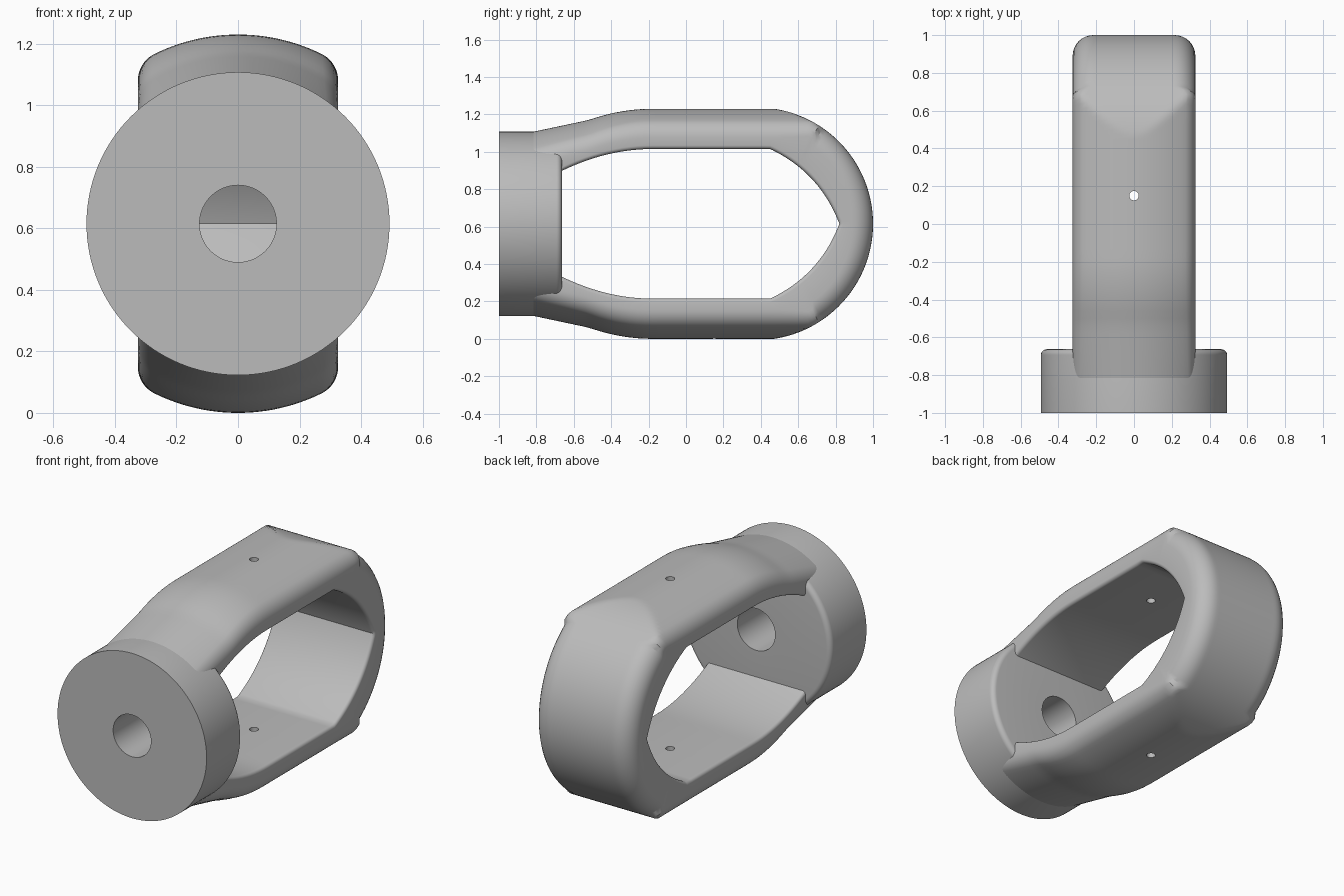
import bpy, bmesh, math
from mathutils import Vector

cube = bpy.data.objects.get("Cube")
if cube:
    bpy.data.objects.remove(cube, do_unlink=True)

CZ = 0.615            # height of the long axis
BODY_R = 0.615        # radius of the turned outside
END_R, END_Y = 0.622, 0.378   # rounded far end
W = 0.325             # half width of the loop
HUB_R, HOLE_R = 0.4925, 0.125

steel = bpy.data.materials.new("grey steel")
steel.use_nodes = True
steel.diffuse_color = (0.5, 0.5, 0.5, 1)
steel.node_tree.nodes["Principled BSDF"].inputs["Base Color"].default_value = (0.5, 0.5, 0.5, 1)


def loft(name, rings, closed):
    """Skin equal rings of points; cap the ends unless closed."""
    bm = bmesh.new()
    vs = [[bm.verts.new(p) for p in ring] for ring in rings]
    n = len(vs[0])
    pairs = list(zip(vs, vs[1:])) + ([(vs[-1], vs[0])] if closed else [])
    for a, b in pairs:
        for i in range(n):
            j = (i + 1) % n
            bm.faces.new((a[i], a[j], b[j], b[i]))
    if not closed:
        bm.faces.new(vs[0])
        bm.faces.new(vs[-1])
    bmesh.ops.recalc_face_normals(bm, faces=bm.faces)
    me = bpy.data.meshes.new(name)
    bm.to_mesh(me)
    bm.free()
    ob = bpy.data.objects.new(name, me)
    bpy.context.collection.objects.link(ob)
    me.materials.append(steel)
    return ob


def smooth(ob, angle):
    bpy.ops.object.select_all(action='DESELECT')
    ob.select_set(True)
    bpy.context.view_layer.objects.active = ob
    bpy.ops.object.shade_smooth_by_angle(angle=math.radians(angle))


def bezier(a, b, c, t, w=1.0):
    """Quadratic curve; w < 1 gives a true circular fillet."""
    k = ((1 - t) ** 2, 2 * w * t * (1 - t), t * t)
    return (Vector(a) * k[0] + Vector(b) * k[1] + Vector(c) * k[2]) / sum(k)


def outer_radius(y):
    if y < -0.52:
        return 0.4915 + (y + 0.82) / 0.3 * 0.0635
    if y < -0.18:
        return BODY_R - 0.06 * ((y + 0.18) / 0.34) ** 2
    return BODY_R


def inside(x, y, z):
    if x * x + z * z > outer_radius(y) ** 2:
        return False
    return y < END_Y or (y - END_Y) ** 2 + z * z <= END_R ** 2


def thickness(x, base, ray):
    """Distance from the window wall to the outside along a ray."""
    lo, hi = 0.0, 0.6
    for _ in range(32):
        mid = (lo + hi) / 2
        p = base + ray * mid
        lo, hi = (mid, hi) if inside(x, p.x, p.y) else (lo, mid)
    return lo


def section(base, ray):
    """Rounded cross-section of the loop as (x, distance) pairs."""
    edge = thickness(W, base, ray)
    slope = math.atan((thickness(W - 0.01, base, ray) - edge) / 0.01)
    turn = math.pi / 2 - slope
    t = 0.11 * math.tan(turn / 2)
    xt = W - t * math.cos(slope)
    half = [(xt * i / 12, thickness(xt * i / 12, base, ray)) for i in range(13)]
    for i in range(1, 9):
        half.append(tuple(bezier(half[12], (W, edge), (W, edge - t), i / 8, math.cos(turn / 2))))
    r = 0.02
    for i in range(5):
        half.append(tuple(bezier((W, r), (W, 0), (W - r, 0), i / 4, math.sqrt(0.5))))
    return half + [(-x, d) for x, d in half[:0:-1]]


# Loop: window wall stations along the upper arm, then around to the tip
stations = []
for i in range(17):
    y = -0.82 + 0.64 * i / 16
    z = 0.4 - 0.115 * ((y + 0.18) / 0.48) ** 2
    stations.append((Vector((y, z)), Vector((0, 1))))
for i in range(1, 15):
    stations.append((Vector((-0.18 + 0.63 * i / 14, 0.4)), Vector((0, 1))))
for i in range(1, 37):
    t = i / 36
    a = t * math.pi / 2
    stations.append((bezier((0.45, 0.4), (0.715, 0.275), (0.82, 0), t),
                     Vector((math.sin(a), math.cos(a)))))

upper = []
for base, ray in stations:
    ring = []
    for x, d in section(base, ray):
        p = base + ray * d
        ring.append((x, p.x, p.y))
    upper.append(ring)
lower = [[(x, y, -z) for x, y, z in ring] for ring in upper[-2::-1]]
loop = loft("loop", [[(x, y, z + CZ) for x, y, z in r] for r in upper + lower], False)

# Small cross hole through both arms
bpy.ops.mesh.primitive_cylinder_add(vertices=32, radius=0.025, depth=2, location=(0, 0.15, CZ))
cutter = bpy.context.object
cutter.name = "pin_hole_cutter"
cutter.data.materials.append(steel)
mod = loop.modifiers.new("pin hole", 'BOOLEAN')
mod.operation = 'DIFFERENCE'
mod.solver = 'EXACT'
mod.object = cutter
bpy.context.view_layer.objects.active = loop
bpy.ops.object.modifier_apply(modifier=mod.name)
bpy.data.objects.remove(cutter, do_unlink=True)
smooth(loop, 30)

# Hub: turned ring with a bore and a rounded back rim
BACK, R = -0.663, 0.03
profile = [(HOLE_R, -1), (HUB_R, -1)]
for i in range(7):
    a = math.pi / 2 * i / 6
    profile.append((HUB_R - R + R * math.cos(a), BACK - R + R * math.sin(a)))
profile.append((HOLE_R, BACK))
N = 128
hub = loft("hub", [[(r * math.cos(k * math.tau / N), y, CZ + r * math.sin(k * math.tau / N))
                    for r, y in profile] for k in range(N)], True)
smooth(hub, 30)
